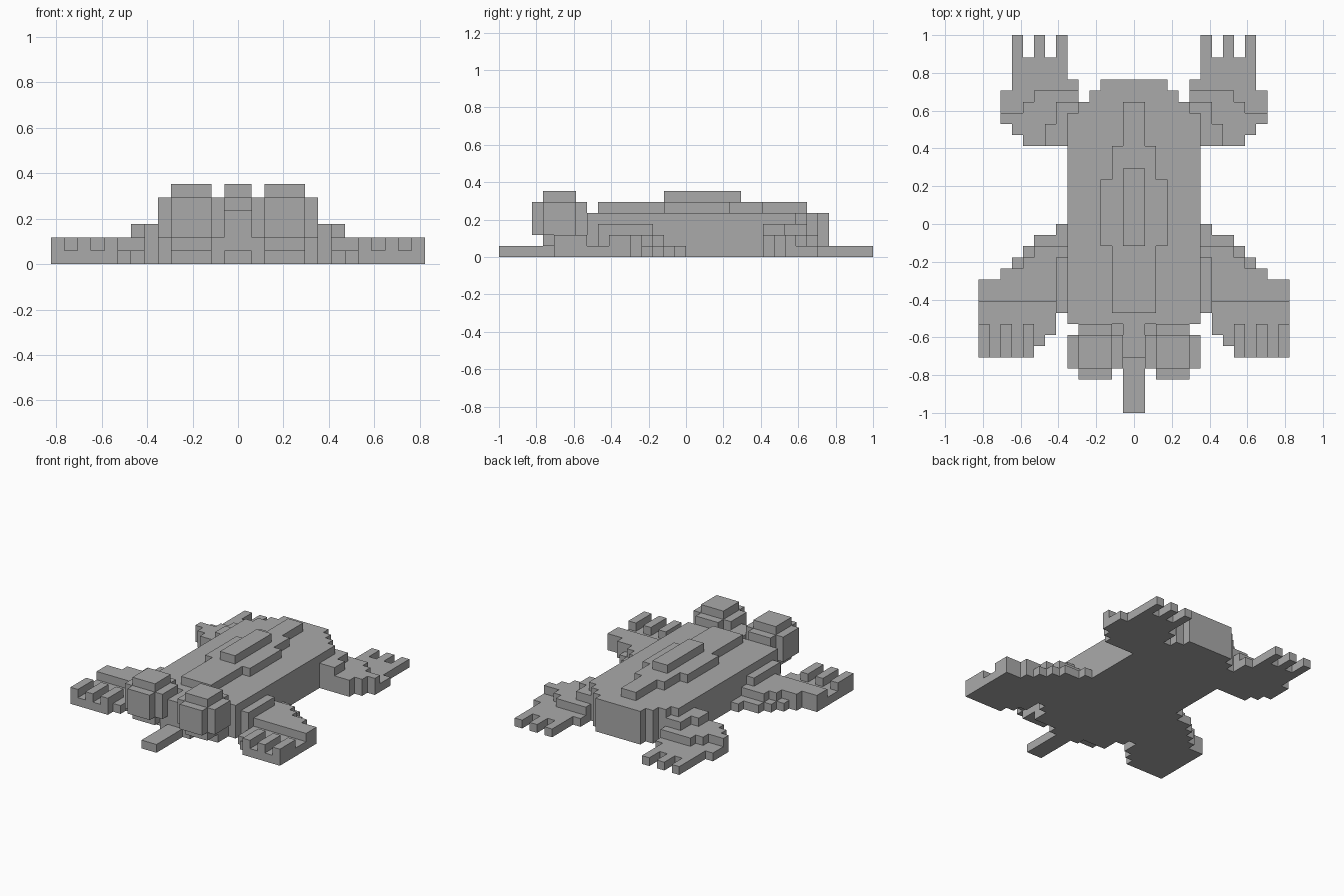
import bpy
import bmesh
import math

UNIT = 1 / 17  # size of one grid cell

cube = bpy.data.objects.get("Cube")
if cube:
    bpy.data.objects.remove(cube)

grey = bpy.data.materials.new("plain grey")
grey.use_nodes = True
colour = (0.4, 0.4, 0.4, 1)
grey.diffuse_color = colour
grey.node_tree.nodes["Principled BSDF"].inputs["Base Color"].default_value = colour


def block(x, y, z):
    """All grid cells inside one box, given as three ranges."""
    return {(i, j, k) for i in range(*x) for j in range(*y) for k in range(*z)}


def stepped(inner, steps, z):
    """Columns side by side along x, each step being (outer x, front y, back y)."""
    cells = set()
    for outer, front, back in steps:
        cells |= block((inner, outer), (front, back), z)
        inner = outer
    return cells


def tapered(steps, z):
    """Centred slabs one behind the other, each being (half width, front y, back y)."""
    cells = set()
    for half, front, back in steps:
        cells |= block((-half, half), (front, back), z)
    return cells


def build(name, cells, mirrored=False):
    """Skin the outside of the cells and merge the flat areas."""
    bm = bmesh.new()
    for cell in cells:
        for axis in range(3):
            for side in (0, 1):
                beside = list(cell)
                beside[axis] += 2 * side - 1
                if tuple(beside) in cells:
                    continue
                u, v = (axis + 1) % 3, (axis + 2) % 3
                corners = []
                for a, b in ((0, 0), (1, 0), (1, 1), (0, 1)):
                    p = list(cell)
                    p[axis] += side
                    p[u] += a
                    p[v] += b
                    corners.append(bm.verts.new([c * UNIT for c in p]))
                bm.faces.new(corners if side else corners[::-1])
    bmesh.ops.remove_doubles(bm, verts=bm.verts, dist=UNIT / 100)
    bmesh.ops.dissolve_limit(bm, angle_limit=math.radians(1), verts=bm.verts, edges=bm.edges)
    mesh = bpy.data.meshes.new(name)
    bm.to_mesh(mesh)
    bm.free()
    mesh.materials.append(grey)
    obj = bpy.data.objects.new(name, mesh)
    bpy.context.collection.objects.link(obj)
    if mirrored:
        mirror = obj.modifiers.new("Mirror", "MIRROR")
        mirror.use_mirror_merge = False
    return obj


# Body with a rounded rump, and the head between the eyes
torso = tapered([(6, -9, 10), (5, 10, 11), (4, 11, 12), (3, 12, 13)], (0, 4))
head = tapered([(5, -11, -9), (2, -12, -11)], (0, 2)) | tapered([(1, -12, -9)], (2, 4))
build("body", torso | head)

# Ridge along the back
ridge = tapered([(2, -8, -2), (3, -2, 4), (2, 4, 7), (1, 7, 11)], (4, 5))
build("back_ridge", ridge | tapered([(1, -2, 5)], (5, 6)))

# Tongue and lips
build("tongue", block((-1, 1), (-17, -12), (0, 1)))
build("lips", block((2, 5), (-13, -11), (1, 2)), mirrored=True)

# Bulging eyes
eye = block((1, 6), (-13, -10), (2, 5)) | block((2, 5), (-14, -9), (2, 5))
build("eyes", eye | block((2, 5), (-13, -10), (5, 6)), mirrored=True)

# Front legs: flat sole, raised forearm, shoulder and toes
sole = stepped(6, [(7, -8, 0), (8, -10, -1), (9, -11, -1), (10, -12, -2),
                   (11, -12, -3), (12, -12, -4), (14, -12, -5)], (0, 1))
forearm = stepped(6, [(9, -7, -2), (10, -7, -3), (12, -7, -4), (14, -7, -5)], (1, 2))
shoulder = block((6, 7), (-8, -3), (1, 3))
toes = set()
for x in (9, 11, 13):
    toes |= block((x, x + 1), (-12, -9), (1, 2))
build("front_legs", sole | forearm | shoulder | toes, mirrored=True)

# Back legs: flat foot with split toes, raised shin and thigh
foot = stepped(5, [(6, 7, 13), (10, 7, 15), (11, 8, 15), (12, 9, 12)], (0, 1))
for x in (6, 8, 10):
    foot |= block((x, x + 1), (15, 17), (0, 1))
shin = stepped(5, [(9, 7, 12), (10, 7, 11), (11, 8, 10), (12, 9, 10)], (1, 2))
thigh = stepped(5, [(7, 7, 11), (8, 7, 9)], (2, 3))
build("back_legs", foot | shin | thigh, mirrored=True)
